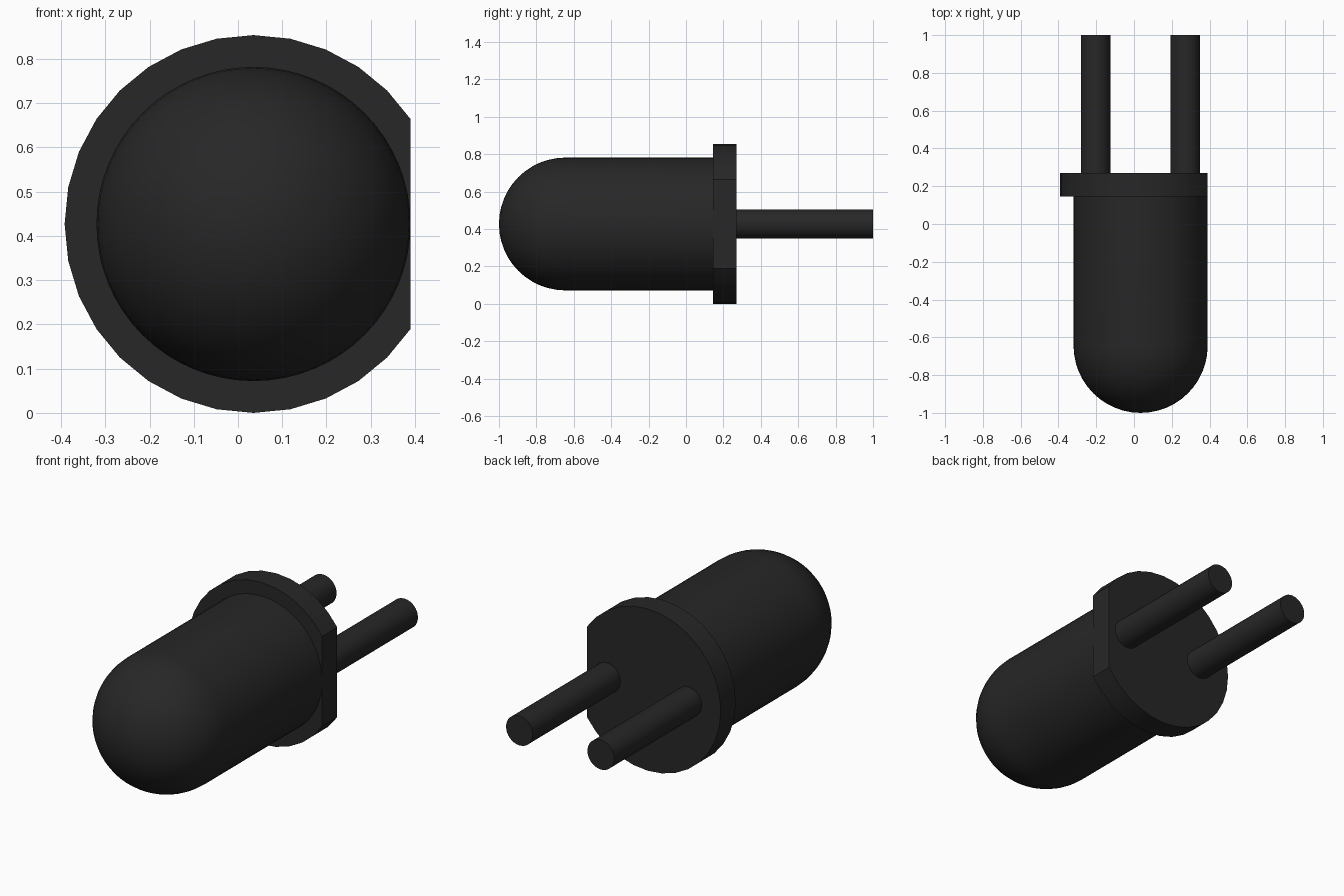
import bpy, bmesh
from math import sin, cos, pi, radians

if "Cube" in bpy.data.objects:
    bpy.data.objects.remove(bpy.data.objects["Cube"])

CX, CZ = 0.035, 0.427      # axis of the bulb
BODY_R, RIM_R = 0.355, 0.427

dark = bpy.data.materials.new("dark_plastic")
dark.diffuse_color = (0.02, 0.02, 0.02, 1)
dark.use_nodes = True
dark.node_tree.nodes["Principled BSDF"].inputs["Base Color"].default_value = dark.diffuse_color


def lathe(name, profile, x, segments, flat_x=None):
    """Revolve (radius, y) points around a line parallel to y; optionally slice off a flat side."""
    bm = bmesh.new()
    verts = [bm.verts.new((x + r, y, CZ)) for r, y in profile]
    edges = [bm.edges.new(pair) for pair in zip(verts, verts[1:])]
    bmesh.ops.spin(bm, geom=verts + edges, cent=(x, 0, CZ), axis=(0, 1, 0),
                   angle=2 * pi, steps=segments, use_duplicate=False)
    bmesh.ops.remove_doubles(bm, verts=bm.verts, dist=1e-4)
    if flat_x is not None:
        cut = bmesh.ops.bisect_plane(bm, geom=bm.verts[:] + bm.edges[:] + bm.faces[:],
                                     plane_co=(flat_x, 0, 0), plane_no=(1, 0, 0),
                                     clear_outer=True)
        rim = [e for e in cut["geom_cut"] if isinstance(e, bmesh.types.BMEdge)]
        bmesh.ops.holes_fill(bm, edges=rim, sides=0)
    bmesh.ops.recalc_face_normals(bm, faces=bm.faces)
    mesh = bpy.data.meshes.new(name)
    bm.to_mesh(mesh)
    bm.free()
    mesh.shade_smooth()
    mesh.set_sharp_from_angle(angle=radians(30))
    mesh.materials.append(dark)
    obj = bpy.data.objects.new(name, mesh)
    bpy.context.collection.objects.link(obj)
    return obj


# Domed bulb body
dome_y = -1 + BODY_R
dome = [(BODY_R * sin(i * pi / 24), dome_y - BODY_R * cos(i * pi / 24)) for i in range(13)]
lathe("bulb_body", dome + [(BODY_R, 0.147)], CX, 64)

# Rim with one flat side
lathe("base_rim", [(0, 0.145), (RIM_R, 0.145), (RIM_R, 0.27), (0, 0.27)], CX, 32, flat_x=0.39)

# Two lead pins
for name, x in (("left_pin", -0.203), ("right_pin", 0.272)):
    lathe(name, [(0.078, 0.265), (0.078, 1), (0, 1)], x, 32)
